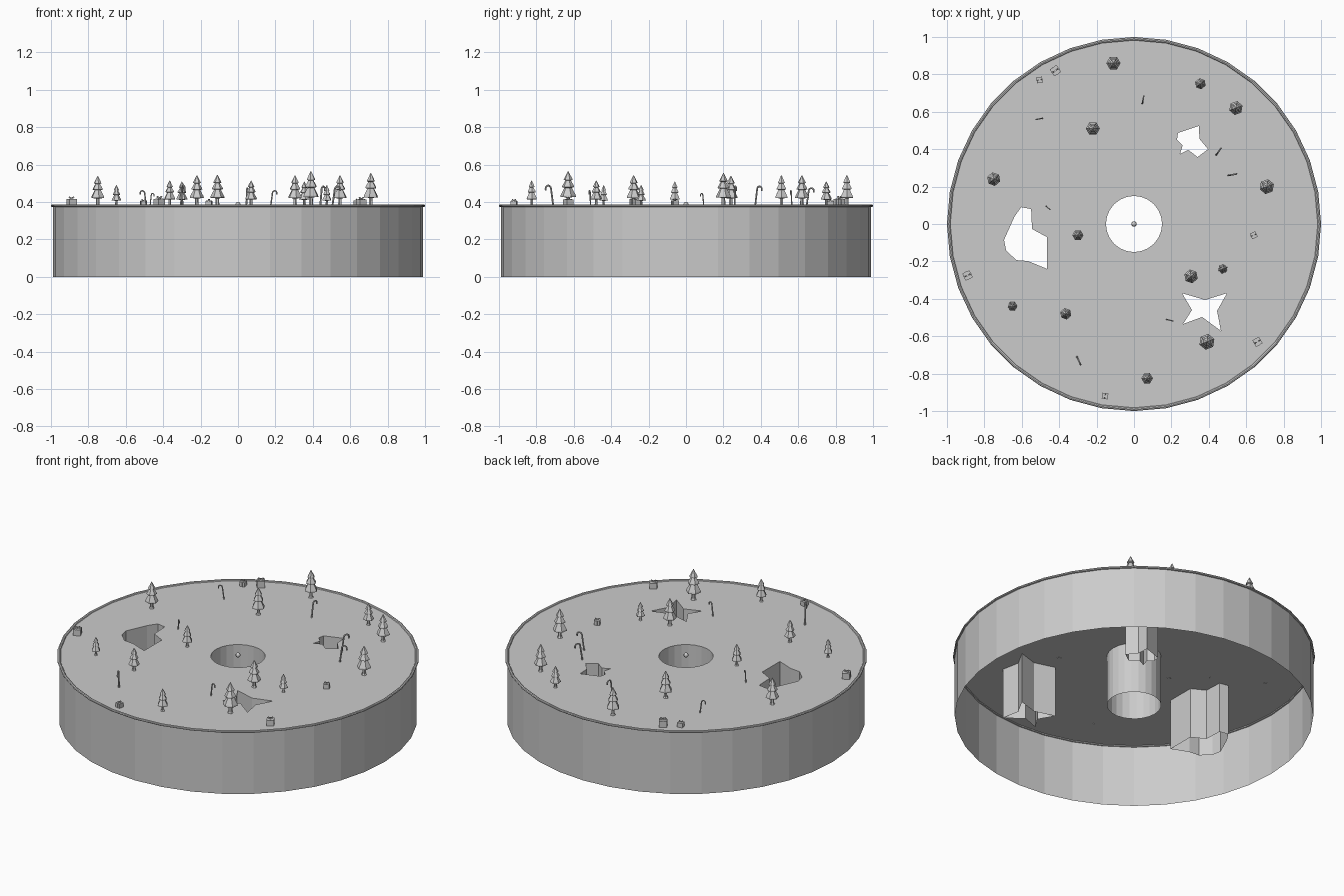
import bpy, bmesh
from math import cos, sin, pi, radians
from mathutils import Matrix, Vector

if "Cube" in bpy.data.objects:
    bpy.data.objects.remove(bpy.data.objects["Cube"])

grey = bpy.data.materials.new("plain grey")
grey.use_nodes = True
grey.diffuse_color = (0.6, 0.6, 0.6, 1)
grey.node_tree.nodes["Principled BSDF"].inputs["Base Color"].default_value = (0.6, 0.6, 0.6, 1)

TOP = 0.38        # height of the deck
SHAFT_END = 0.07  # lower end of the shafts under the deck


def finish(bm, name):
    mesh = bpy.data.meshes.new(name)
    bm.to_mesh(mesh)
    bm.free()
    mesh.materials.append(grey)
    return mesh


def place(mesh, name, matrix=Matrix()):
    obj = bpy.data.objects.new(name, mesh)
    bpy.context.collection.objects.link(obj)
    obj.matrix_world = matrix
    return obj


def circle(radius, sides):
    return [(radius * cos(2 * pi * i / sides), radius * sin(2 * pi * i / sides)) for i in range(sides)]


def tube(outline, low, high, name):
    """Vertical open wall that follows an outline."""
    bm = bmesh.new()
    rings = [[bm.verts.new((x, y, z)) for x, y in outline] for z in (low, high)]
    n = len(outline)
    for i in range(n):
        j = (i + 1) % n
        bm.faces.new((rings[0][i], rings[0][j], rings[1][j], rings[1][i]))
    return place(finish(bm, name), name)


def lathe(profile, sides, name, closed=False):
    bm = bmesh.new()
    rings = [[bm.verts.new((x, y, z)) for x, y in circle(r, sides)] for r, z in profile]
    pairs = list(zip(rings, rings[1:] + rings[:1])) if closed else list(zip(rings, rings[1:]))
    for a, b in pairs:
        for i in range(sides):
            j = (i + 1) % sides
            bm.faces.new((a[i], a[j], b[j], b[i]))
    if not closed:
        bm.faces.new(rings[0][::-1])
        bm.faces.new(rings[-1])
    bmesh.ops.recalc_face_normals(bm, faces=bm.faces)
    return finish(bm, name)


# Openings in the deck
openings = {
    "centre": circle(0.15, 24),
    "back": [(.235, .487), (.347, .524), (.35, .455), (.396, .4), (.34, .358),
             (.29, .396), (.246, .374), (.26, .42), (.23, .45)],
    "right": [(-.604, .09), (-.55, .08), (-.545, -.027), (-.465, -.07), (-.465, -.24),
              (-.567, -.198), (-.63, -.193), (-.684, -.14), (-.695, -.085), (-.64, .037)],
    "front": [(.257, -.37), (.38, -.406), (.497, -.37), (.444, -.465), (.465, -.572),
              (.364, -.497), (.262, -.535), (.31, -.46)],
}
for key, outline in openings.items():
    tube(outline, SHAFT_END, TOP, key + "_shaft")

# Deck with the openings left out
bm = bmesh.new()
for outline in [circle(0.99, 36)] + list(openings.values()):
    verts = [bm.verts.new((x, y, TOP)) for x, y in outline]
    for a, b in zip(verts, verts[1:] + verts[:1]):
        bm.edges.new((a, b))
bmesh.ops.triangle_fill(bm, use_beauty=True, use_dissolve=False, edges=bm.edges[:], normal=(0, 0, 1))
for face in bm.faces:
    face.normal_update()
    if face.normal.z < 0:
        face.normal_flip()
place(finish(bm, "deck"), "deck")

# Outer wall, rounded rim and centre ball
tube(circle(0.99, 36), 0, TOP, "outer_wall")
rim = [(0.991 + 0.009 * x, TOP + 0.007 * z) for x, z in circle(1, 8)]
place(lathe(rim, 36, "rim", closed=True), "rim")
bm = bmesh.new()
bmesh.ops.create_uvsphere(bm, u_segments=12, v_segments=8, radius=0.014)
place(finish(bm, "centre_ball"), "centre_ball", Matrix.Translation((0, 0, TOP + 0.006)))

# Trees: one tiered mesh, one unit tall
tree = lathe([(.1, -.02), (.06, .05), (.055, .24), (.23, .26), (.22, .31), (.11, .52), (.18, .54),
              (.17, .58), (.08, .73), (.13, .75), (.12, .78), (.008, 1)], 6, "tree")
trees = [(-.11, .86, .165), (.355, .75, .13), (.545, .62, .163), (-.22, .51, .163),
         (-.75, .24, .16), (.71, .2, .175), (-.3, -.06, .13), (.305, -.28, .163),
         (.475, -.24, .11), (-.65, -.44, .11), (-.365, -.48, .135), (.39, -.63, .185),
         (.07, -.825, .135)]
for i, (x, y, height) in enumerate(trees):
    place(tree, f"tree_{i + 1}", Matrix.Translation((x, y, TOP))
          @ Matrix.Rotation(i * 0.7, 4, "Z") @ Matrix.Scale(height, 4))


# Gift boxes: box, ribbon bands, lid knot and two bow loops
def block(bm, size, centre, turn=0):
    bmesh.ops.create_cube(bm, size=1, matrix=Matrix.Translation(centre)
                          @ Matrix.Rotation(turn, 4, "Y") @ Matrix.Diagonal((*size, 1)))


bm = bmesh.new()
block(bm, (1, 1, .85), (0, 0, .425))
block(bm, (.16, 1.05, .88), (0, 0, .44))
block(bm, (1.05, .16, .88), (0, 0, .44))
block(bm, (.16, .16, .14), (0, 0, .95))
for side in (-1, 1):
    block(bm, (.34, .16, .16), (side * .2, 0, 1.03), -side * .6)
gift = finish(bm, "gift")
gifts = [(-.42, .82, .044, 35), (-.505, .77, .031, 10), (-.89, -.275, .042, 25),
         (.66, -.63, .04, 30), (-.155, -.92, .031, 80), (.64, -.06, .032, 25)]
for i, (x, y, size, angle) in enumerate(gifts):
    place(gift, f"gift_{i + 1}", Matrix.Translation((x, y, TOP))
          @ Matrix.Rotation(radians(angle), 4, "Z") @ Matrix.Scale(size, 4))

# Hooked canes: sweep a small ring along a stem and a half circle
path = [Vector((0, 0, -.03)), Vector((0, 0, .83))]
path += [Vector((.14 - .14 * cos(a), 0, .83 + .14 * sin(a))) for a in (pi * k / 6 for k in range(1, 7))]
path.append(Vector((.28, 0, .76)))
bm = bmesh.new()
rings = []
for k, point in enumerate(path):
    along = (path[min(k + 1, len(path) - 1)] - path[max(k - 1, 0)]).normalized()
    across = along.cross(Vector((0, 1, 0)))
    rings.append([bm.verts.new(point + across * u + Vector((0, v, 0))) for u, v in circle(.045, 6)])
for a, b in zip(rings, rings[1:]):
    for i in range(6):
        j = (i + 1) % 6
        bm.faces.new((a[i], a[j], b[j], b[i]))
bm.faces.new(rings[0])
bm.faces.new(rings[-1])
bmesh.ops.recalc_face_normals(bm, faces=bm.faces)
cane = finish(bm, "cane")
canes = [(-.49, .565, .085, 190), (.045, .645, .1, 80), (.44, .37, .11, 55), (.505, .26, .11, 10),
         (-.47, .095, .07, -40), (.175, -.51, .085, -15), (-.305, -.71, .115, -65)]
for i, (x, y, height, angle) in enumerate(canes):
    place(cane, f"cane_{i + 1}", Matrix.Translation((x, y, TOP))
          @ Matrix.Rotation(radians(angle), 4, "Z") @ Matrix.Rotation(radians(8), 4, "Y")
          @ Matrix.Scale(height, 4))
